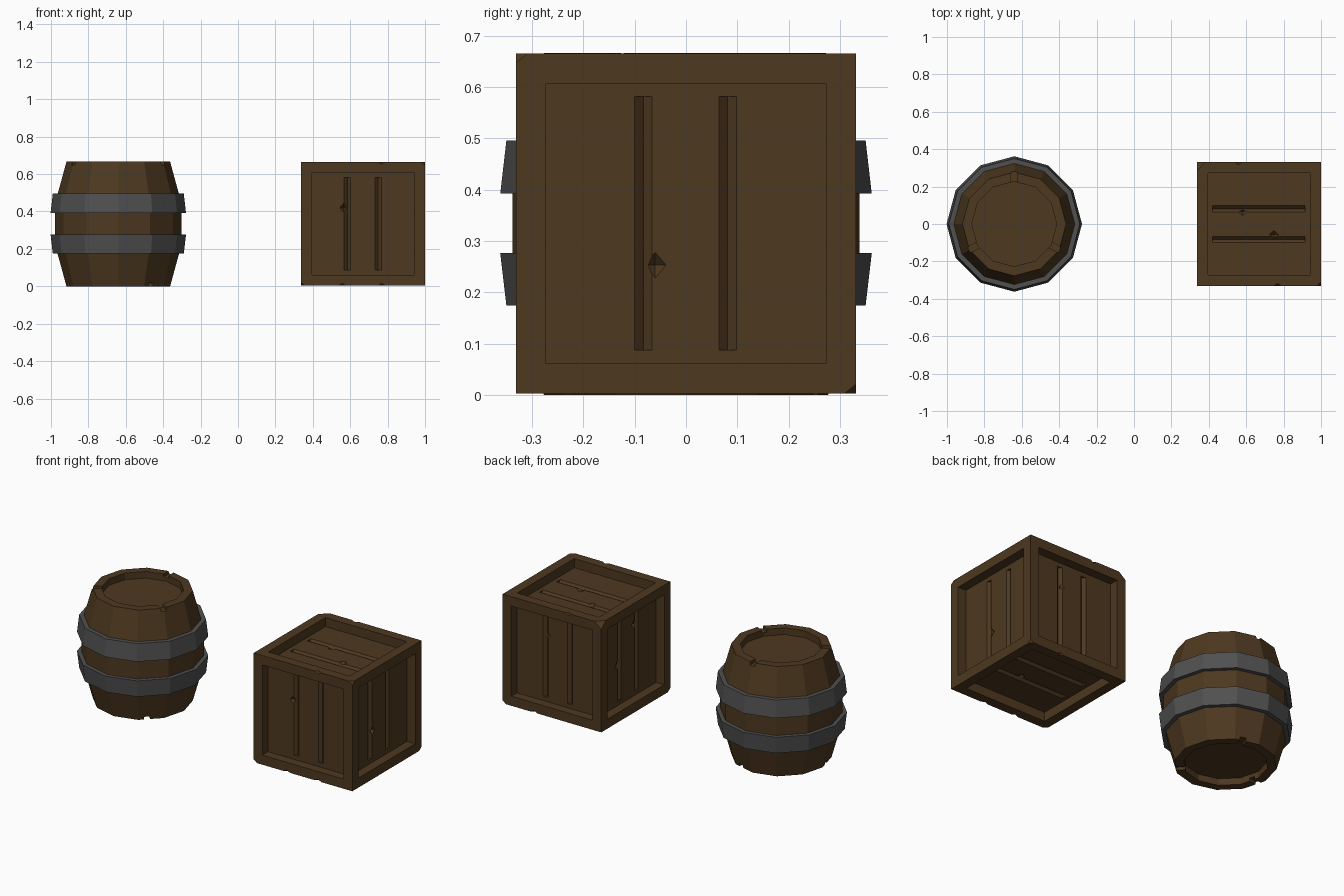
import bpy, bmesh
from math import radians, pi, cos, sin
from mathutils import Matrix, Vector

if "Cube" in bpy.data.objects:
    bpy.data.objects.remove(bpy.data.objects["Cube"])


def material(name, rgb):
    m = bpy.data.materials.new(name)
    m.diffuse_color = (*rgb, 1)
    m.use_nodes = True
    m.node_tree.nodes["Principled BSDF"].inputs["Base Color"].default_value = m.diffuse_color
    return m


wood = material("wood", (0.075, 0.04, 0.014))
iron = material("iron", (0.08, 0.08, 0.08))


def finish(bm, name, mat=None):
    bmesh.ops.recalc_face_normals(bm, faces=bm.faces)
    me = bpy.data.meshes.new(name)
    bm.to_mesh(me)
    bm.free()
    ob = bpy.data.objects.new(name, me)
    bpy.context.collection.objects.link(ob)
    if mat:
        me.materials.append(mat)
    return ob


def lathe(name, profile, closed, mat):
    """12-sided turned part around the barrel axis."""
    bm = bmesh.new()
    vs = [bm.verts.new((BX + r, 0, z)) for r, z in profile]
    edges = [bm.edges.new(p) for p in zip(vs, vs[1:])]
    if closed:
        edges.append(bm.edges.new((vs[-1], vs[0])))
    bmesh.ops.spin(bm, geom=vs + edges, cent=(BX, 0, 0), axis=(0, 0, 1),
                   angle=2 * pi, steps=12)
    bmesh.ops.remove_doubles(bm, verts=bm.verts, dist=1e-4)
    return finish(bm, name, mat)


def cut(ob, cutter):
    cutter.hide_render = True
    mod = ob.modifiers.new("cut", 'BOOLEAN')
    mod.operation = 'DIFFERENCE'
    mod.solver = 'EXACT'
    mod.use_self = True
    mod.object = cutter
    bpy.context.view_layer.objects.active = ob
    bpy.ops.object.modifier_apply(modifier=mod.name)
    bpy.data.objects.remove(cutter)


def octahedron(bm, pos, size):
    vs = []
    for i in range(3):
        for s in (-1, 1):
            d = Vector((0, 0, 0))
            d[i] = s * size[i]
            vs.append(bm.verts.new(Vector(pos) + d))
    bmesh.ops.convex_hull(bm, input=vs)


# Barrel staves with recessed lids
BX = -0.64
half = [(0, 0.04), (0.227, 0.04), (0.227, 0), (0.277, 0), (0.325, 0.175), (0.338, 0.275)]
body = half + [(r, 0.666 - z) for r, z in reversed(half)]
barrel = lathe("barrel_body", body, False, wood)

# Chipped notches in the barrel rims
bm = bmesh.new()
for z, angles in ((0.666, (90, 210, 330)), (0.0, (70, 190, 310))):
    for a in angles:
        m = (Matrix.Translation((BX, 0, z)) @ Matrix.Rotation(radians(a), 4, 'Z')
             @ Matrix.Translation((0.25, 0, 0)) @ Matrix.Diagonal((0.1, 0.034, 0.036, 1)))
        bmesh.ops.create_cube(bm, size=1, matrix=m)
cut(barrel, finish(bm, "rim_notches"))

# Iron hoops
lathe("upper_hoop", [(0.31, 0.392), (0.362, 0.392), (0.35, 0.496), (0.31, 0.496)], True, iron)
lathe("lower_hoop", [(0.31, 0.174), (0.35, 0.174), (0.362, 0.276), (0.31, 0.276)], True, iron)

# Crate with a recessed panel on each side
C = Vector((0.668, 0, 0.334))
H, FRAME, DEPTH = 0.331, 0.082, 0.055
bm = bmesh.new()
bmesh.ops.create_cube(bm, size=2 * H, matrix=Matrix.Translation(C))
panels = list(bm.faces)
bmesh.ops.inset_individual(bm, faces=panels, thickness=FRAME)
bm.normal_update()
for f in panels:
    walls = bmesh.ops.extrude_discrete_faces(bm, faces=[f])["faces"]
    n = walls[0].normal.copy()
    bmesh.ops.translate(bm, verts=walls[0].verts, vec=-n * DEPTH)
crate = finish(bm, "crate", wood)

# V grooves between the planks
P = H - DEPTH
bm = bmesh.new()
for axis in range(3):
    for side in (-1, 1):
        for off in (-0.083, 0.081):
            pos = Vector((0, 0, 0))
            pos[axis] = side * P
            pos[1 if axis != 1 else 0] = off
            turn = Matrix.Rotation(pi / 2, 4, 'Y') if axis == 2 else Matrix()
            bmesh.ops.create_cone(bm, cap_ends=True, segments=4, radius1=0.017, radius2=0.017,
                                  depth=2 * (H - FRAME) - 0.004,
                                  matrix=Matrix.Translation(C + pos) @ turn)
cut(crate, finish(bm, "plank_grooves"))

# Dents in the planks, nicks on the edges and chipped corners
bm = bmesh.new()
dents = [(-0.103, -P, 0.085), (0.07, P, 0.13), (P, -0.06, -0.081), (-P, 0.1, -0.03),
         (-P, -0.06, 0.16), (0.08, -0.056, P), (-0.088, 0.066, P), (0.07, -0.06, -P)]
for d in dents:
    octahedron(bm, C + Vector(d), (0.021, 0.021, 0.025) if abs(d[2]) < P else (0.025, 0.021, 0.02))
nicks = [(0.1, -H, H), (-0.11, H, H), (-0.11, -H, -H), (0.1, -H, -H), (0.12, H, -H)]
for p in nicks:
    octahedron(bm, C + Vector(p), (0.022, 0.014, 0.012))
for p in [(-H, H, H), (H, -H, H), (H, H, -H), (-H, -H, -H)]:
    s = 0.045 if p == (-H, H, H) else 0.022
    octahedron(bm, C + Vector(p), (s, s, s * 0.8))
cut(crate, finish(bm, "chips"))
